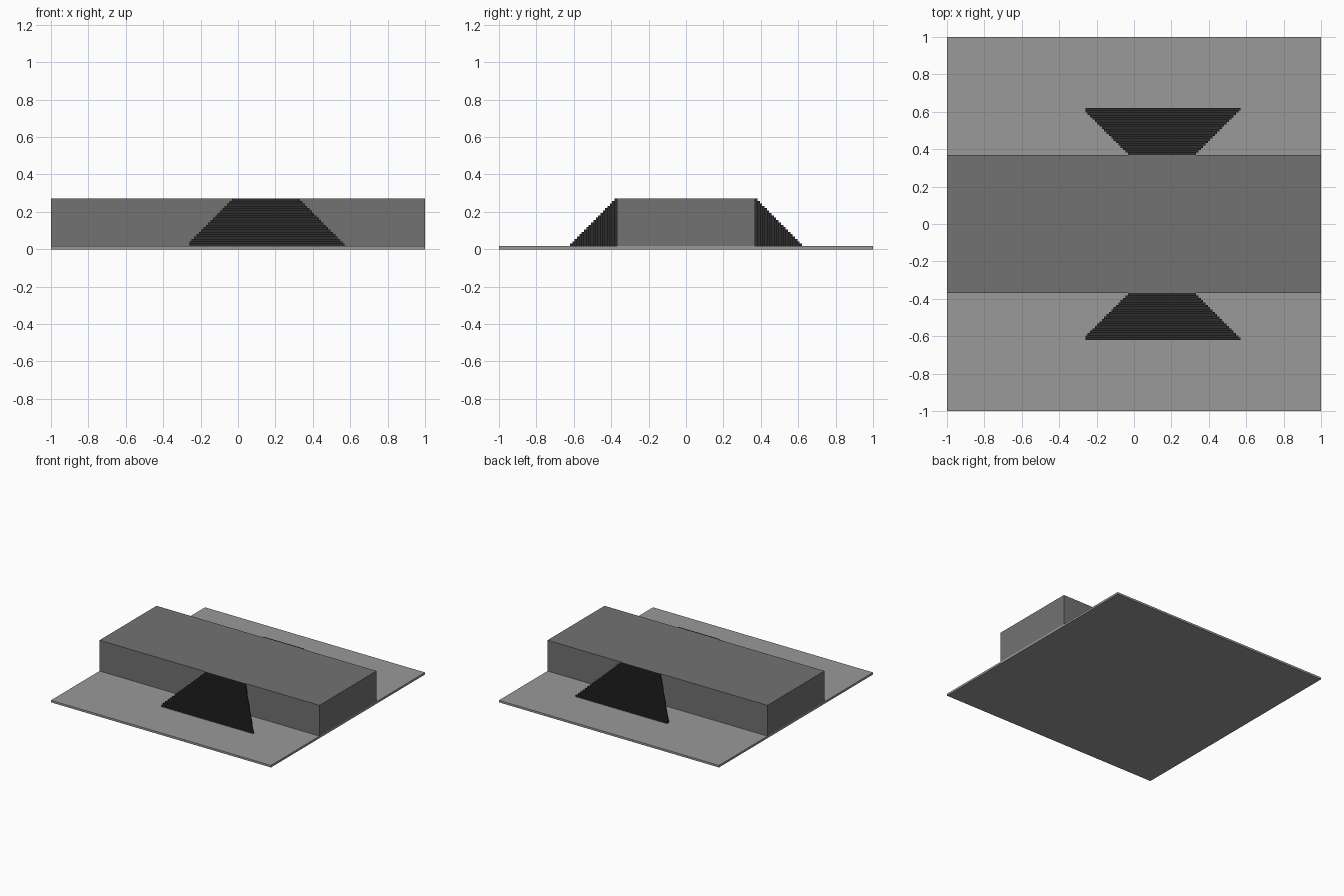
import bpy, bmesh
from mathutils import Matrix, Vector

if "Cube" in bpy.data.objects:
    bpy.data.objects.remove(bpy.data.objects["Cube"])

BASE_TOP, DECK_TOP = 0.017, 0.27
DECK_HALF, STAIR_END = 0.37, 0.62
STEPS = 20


def material(name, v):
    m = bpy.data.materials.new(name)
    m.diffuse_color = (v, v, v, 1)
    m.use_nodes = True
    m.node_tree.nodes["Principled BSDF"].inputs["Base Color"].default_value = m.diffuse_color
    return m


def add_box(bm, lo, hi):
    lo, hi = Vector(lo), Vector(hi)
    mat = Matrix.Translation((lo + hi) / 2) @ Matrix.Diagonal((*(hi - lo), 1))
    bmesh.ops.create_cube(bm, size=1, matrix=mat)


def boxes_object(name, boxes, mat):
    bm = bmesh.new()
    for lo, hi in boxes:
        add_box(bm, lo, hi)
    me = bpy.data.meshes.new(name)
    bm.to_mesh(me)
    bm.free()
    me.materials.append(mat)
    ob = bpy.data.objects.new(name, me)
    bpy.context.collection.objects.link(ob)
    return ob


light = material("light grey", 0.32)
mid = material("mid grey", 0.168)
dark = material("charcoal", 0.027)

# Thin ground slab and raised platform running its full length
boxes_object("base_slab", [((-1, -1, 0), (1, 1, BASE_TOP))], light)
boxes_object("platform", [((-1, -DECK_HALF, BASE_TOP), (1, DECK_HALF, DECK_TOP))], mid)

# Staircase: each step is a full-height slice, narrower and taller towards the platform
depth = (STAIR_END - DECK_HALF) / STEPS
rise = (DECK_TOP - BASE_TOP) / STEPS
steps = []
for i in range(STEPS):
    y = -STAIR_END + i * depth
    left = -0.26 + 0.0126 * max(0, i - 1)
    right = 0.57 - 0.0125 * i
    steps.append(((left, y, BASE_TOP), (right, y + depth, BASE_TOP + rise * (i + 1))))
stairs = boxes_object("stairs", steps, dark)

# Matching staircase on the back
mirror = stairs.modifiers.new("front_and_back", 'MIRROR')
mirror.use_axis = (False, True, False)
mirror.use_mirror_merge = False
